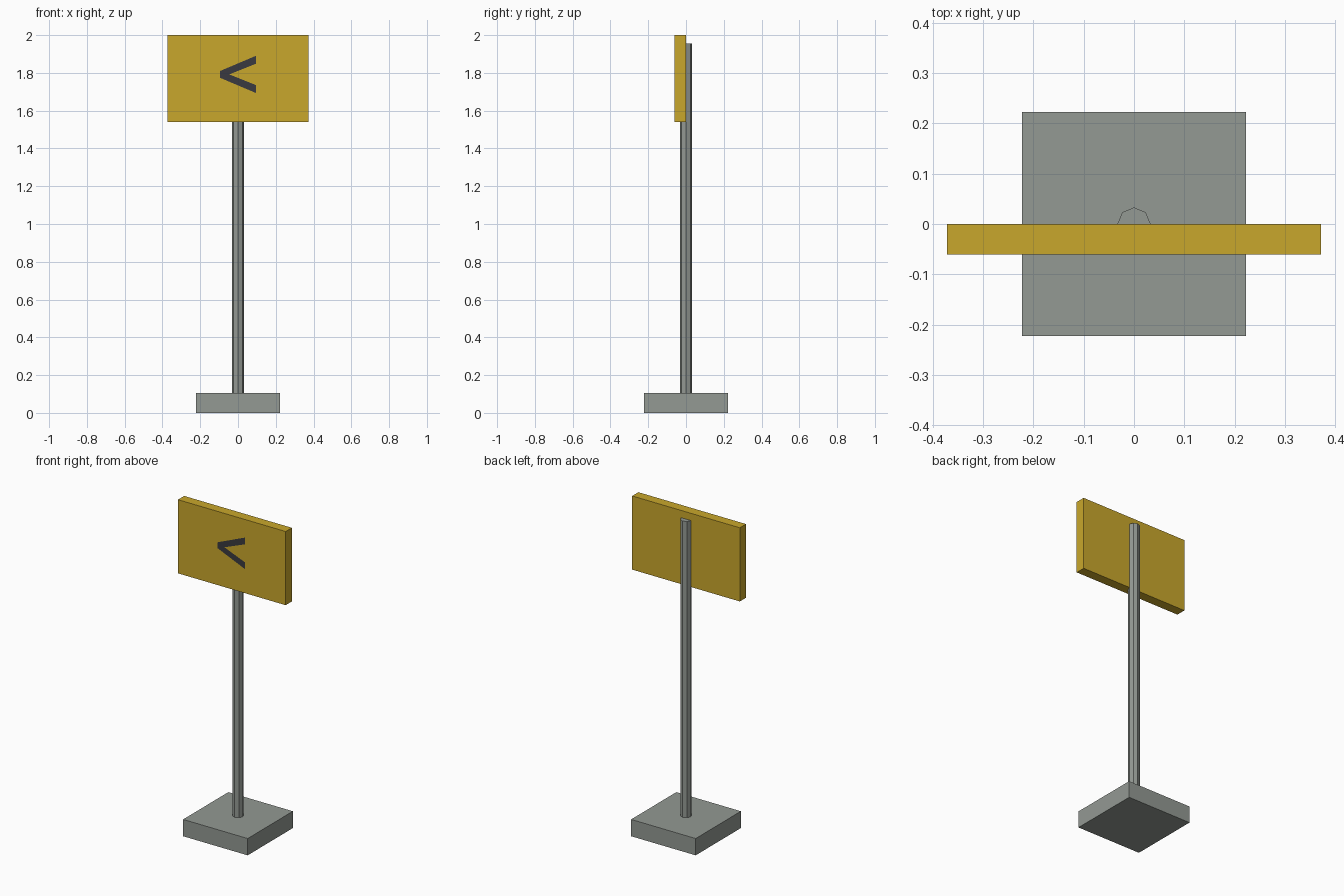
import bpy
import bmesh
from mathutils import Matrix, Vector

cube = bpy.data.objects.get("Cube")
if cube:
    bpy.data.objects.remove(cube, do_unlink=True)


def make_material(name, rgb):
    mat = bpy.data.materials.new(name)
    mat.use_nodes = True
    mat.diffuse_color = (*rgb, 1)
    bsdf = next(n for n in mat.node_tree.nodes if n.type == 'BSDF_PRINCIPLED')
    bsdf.inputs["Base Color"].default_value = (*rgb, 1)
    return mat


def add_object(name, bm, mat):
    mesh = bpy.data.meshes.new(name)
    bm.to_mesh(mesh)
    bm.free()
    mesh.materials.append(mat)
    obj = bpy.data.objects.new(name, mesh)
    bpy.context.collection.objects.link(obj)
    return obj


def add_box(name, low, high, mat):
    low, high = Vector(low), Vector(high)
    bm = bmesh.new()
    matrix = Matrix.Translation((low + high) / 2) @ Matrix.Diagonal((*(high - low), 1))
    bmesh.ops.create_cube(bm, size=1, matrix=matrix)
    return add_object(name, bm, mat)


grey = make_material("metal grey", (0.292, 0.319, 0.292))
yellow = make_material("sign yellow", (0.584, 0.386, 0.025))
dark = make_material("arrow dark grey", (0.042, 0.042, 0.05))

# Square foot and sign board
BASE_TOP = 0.105
add_box("base", (-0.223, -0.223, 0), (0.223, 0.223, BASE_TOP), grey)
add_box("sign_board", (-0.372, -0.061, 1.54), (0.372, 0, 2), yellow)

# Eight-sided post behind the board, with corners on the axes
POST_TOP = 1.955
bm = bmesh.new()
bmesh.ops.create_cone(bm, cap_ends=True, segments=8, radius1=0.033, radius2=0.033,
                      depth=POST_TOP - BASE_TOP,
                      matrix=Matrix.Translation((0, 0, (POST_TOP + BASE_TOP) / 2)))
add_object("post", bm, grey)

# Flat arrow on the front: upper half of the outline, mirrored about its middle
ARROW_Z = 1.792
upper = [(-0.095, 0.018), (0.094, 0.098), (0.094, 0.056)]
outline = [(-0.047, 0)] + [(x, -z) for x, z in reversed(upper)] + upper
bm = bmesh.new()
face = bm.faces.new([bm.verts.new((x, -0.067, ARROW_Z + z)) for x, z in outline])
face.normal_update()
if face.normal.y > 0:
    face.normal_flip()
add_object("arrow", bm, dark)
